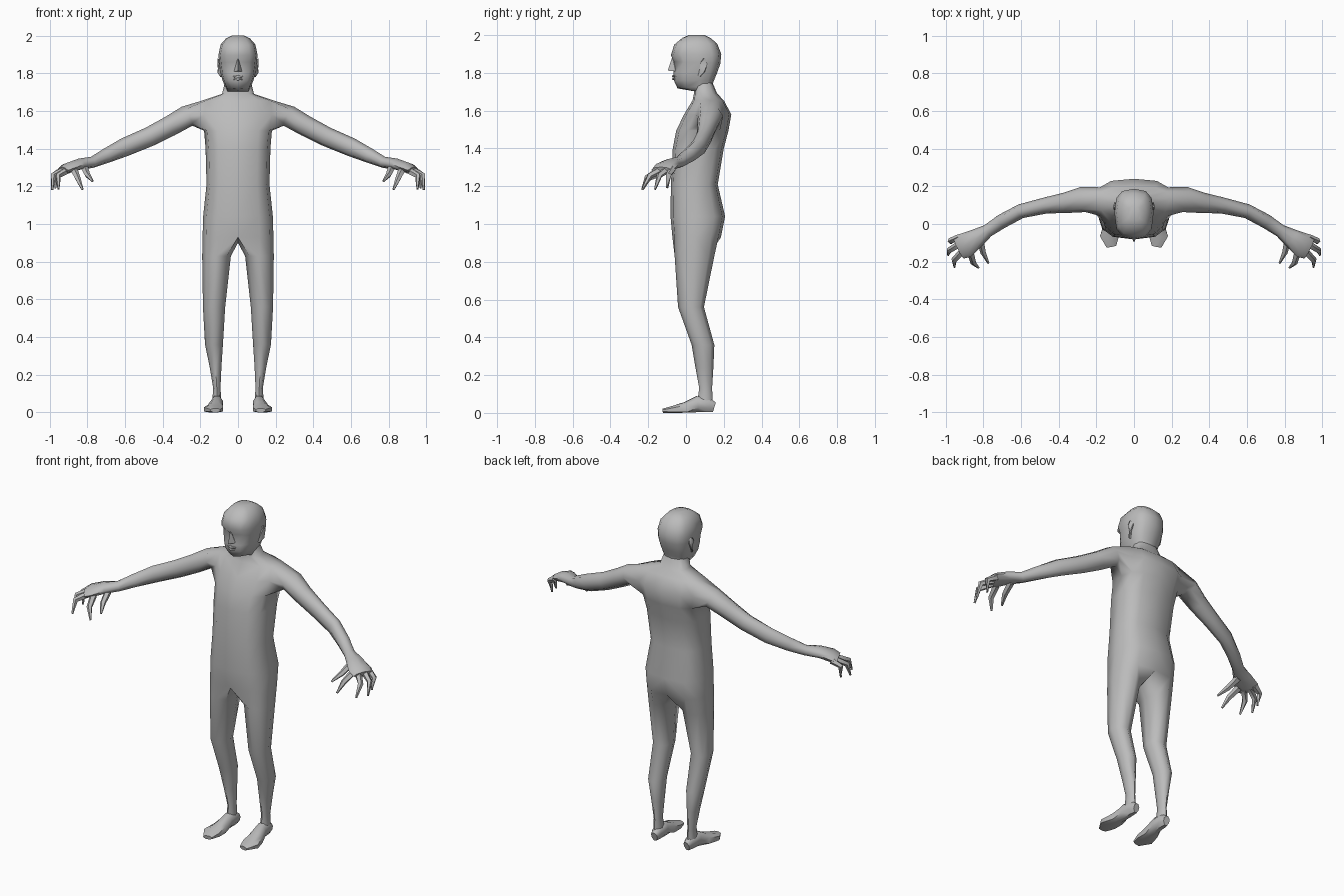
import bpy, bmesh, math
from mathutils import Vector

skin = bpy.data.materials.new("plain grey")
skin.diffuse_color = (0.5, 0.5, 0.5, 1)
P = 0.72  # squareness of the half cross-sections


def finish(name, bm, mirror=True, angle=65):
    if mirror:
        bmesh.ops.mirror(bm, geom=bm.verts[:] + bm.edges[:] + bm.faces[:], axis='X', merge_dist=0.0005)
    bmesh.ops.recalc_face_normals(bm, faces=bm.faces[:])
    me = bpy.data.meshes.new(name)
    bm.to_mesh(me)
    bm.free()
    me.materials.append(skin)
    ob = bpy.data.objects.new(name, me)
    bpy.context.collection.objects.link(ob)
    bpy.ops.object.select_all(action='DESELECT')
    ob.select_set(True)
    bpy.context.view_layer.objects.active = ob
    bpy.ops.object.shade_smooth_by_angle(angle=math.radians(angle))
    return ob


def bridge(bm, a, b, closed=True, skip=()):
    n = len(a)
    for i in range(n if closed else n - 1):
        if i not in skip:
            j = (i + 1) % n
            bm.faces.new((a[i], a[j], b[j], b[i]))


def half_row(bm, zf, zb, w, yf, yb, cy):
    """Seven points from front centre round the side to back centre."""
    row = []
    for k in range(7):
        t = math.pi * k / 6
        s, c = abs(math.sin(t)) ** P, abs(math.cos(t)) ** P
        x = 0 if k in (0, 6) else w * s
        y = cy + ((yf if k < 3 else yb) - cy) * (0 if k == 3 else c)
        row.append(bm.verts.new((x, y, zf + (zb - zf) * k / 6)))
    return row


def tube_rings(bm, path, n=8, start=225):
    """Rings along a path of (x, y, z, side radius, up radius)."""
    pts = [Vector(p[:3]) for p in path]
    rings = []
    for i, p in enumerate(path):
        d = (pts[min(i + 1, len(pts) - 1)] - pts[max(i - 1, 0)]).normalized()
        s = Vector((0, 0, 1)).cross(d).normalized()
        u = d.cross(s)
        ring = []
        for j in range(n):
            a = math.radians(start) + 2 * math.pi * j / n
            ring.append(bm.verts.new(pts[i] + s * p[3] * math.cos(a) + u * p[4] * math.sin(a)))
        rings.append(ring)
    for a, b in zip(rings, rings[1:]):
        bridge(bm, a, b)
    return rings


def tube(bm, path, n=6, start=0):
    rings = tube_rings(bm, path, n, start)
    bm.faces.new(rings[0])
    bm.faces.new(rings[-1])


# Body: torso, neck, arms, palms and legs as one continuous skin
bm = bmesh.new()
torso = [  # z, half width, front y, back y, side y
    (0.93, 0.188, -0.072, 0.185, 0.05), (1.04, 0.185, -0.082, 0.207, 0.06),
    (1.21, 0.167, -0.08, 0.168, 0.05), (1.40, 0.172, -0.07, 0.20, 0.08),
    (1.495, 0.18, -0.052, 0.225, 0.11), (1.58, 0.20, -0.01, 0.24, 0.125),
    (1.655, 0.19, 0.035, 0.20, 0.13), (1.69, 0.085, 0.042, 0.165, 0.105),
    (1.75, 0.07, 0.045, 0.14, 0.09)]
rows = [half_row(bm, r[0], r[0], *r[1:]) for r in torso]
for i, (a, b) in enumerate(zip(rows, rows[1:])):
    bridge(bm, a, b, False, (2, 3) if i in (4, 5) else ())
bm.faces.new(rows[-1])

lo, mid, hi = rows[4:7]
hole = [lo[2], lo[3], lo[4], mid[4], hi[4], hi[3], hi[2], mid[2]]
arm = tube_rings(bm, [
    (0.27, 0.13, 1.572, 0.068, 0.058), (0.36, 0.113, 1.52, 0.055, 0.055),
    (0.47, 0.098, 1.463, 0.043, 0.052), (0.60, 0.068, 1.408, 0.038, 0.05),
    (0.70, 0.015, 1.362, 0.038, 0.04), (0.775, -0.035, 1.327, 0.034, 0.03),
    (0.84, -0.078, 1.318, 0.052, 0.03), (0.90, -0.115, 1.298, 0.068, 0.028),
    (0.93, -0.13, 1.285, 0.06, 0.018)])
bridge(bm, hole, arm[0])
bm.faces.new(arm[-1])

crotch = bm.verts.new((0, 0.05, 0.90))
ring = rows[0] + [crotch]
for z, xi, xo, yf, yb in [(0.83, 0.038, 0.19, -0.06, 0.15), (0.56, 0.068, 0.186, -0.042, 0.095),
                          (0.36, 0.08, 0.175, 0.03, 0.15), (0.24, 0.088, 0.15, 0.05, 0.145),
                          (0.13, 0.093, 0.132, 0.07, 0.138), (0.06, 0.088, 0.136, 0.06, 0.142)]:
    nxt = []
    for j in range(8):
        a = math.radians(45 * (j + 1))
        nxt.append(bm.verts.new(((xi + xo) / 2 - (xo - xi) / 2 * math.cos(a),
                                 (yf + yb) / 2 - (yb - yf) / 2 * math.sin(a), z)))
    bridge(bm, ring, nxt)
    ring = nxt
bm.faces.new(ring)
finish("body", bm)

# Fingers and thumbs, curled down
fingers = {
    "little_fingers": [(0.925, -0.072, 1.29), (0.975, -0.09, 1.262), (0.968, -0.10, 1.19)],
    "ring_fingers": [(0.92, -0.105, 1.285), (0.98, -0.14, 1.258), (0.986, -0.165, 1.182)],
    "middle_fingers": [(0.90, -0.135, 1.285), (0.955, -0.192, 1.255), (0.952, -0.228, 1.185)],
    "index_fingers": [(0.87, -0.14, 1.285), (0.852, -0.205, 1.245), (0.825, -0.232, 1.182)],
    "thumbs": [(0.815, -0.08, 1.30), (0.80, -0.15, 1.262), (0.772, -0.208, 1.228)]}
for name, pts in fingers.items():
    bm = bmesh.new()
    tube(bm, [(*p, r, r) for p, r in zip(pts, (0.02, 0.016, 0.006))], 5)
    finish(name, bm)

# Feet, turned slightly outward
bm = bmesh.new()
tube(bm, [(0.108, 0.15, 0.04, 0.02, 0.025), (0.11, 0.12, 0.05, 0.03, 0.04),
          (0.112, 0.06, 0.053, 0.034, 0.046), (0.12, 0.0, 0.036, 0.043, 0.031),
          (0.13, -0.065, 0.026, 0.054, 0.021), (0.12, -0.12, 0.018, 0.028, 0.012)], 8, 22.5)
for v in bm.verts:
    if v.co.z < 0.03 and v.co.y > -0.1:
        v.co.z = min(v.co.z, 0.012)
low = min(v.co.z for v in bm.verts)
for v in bm.verts:
    v.co.z -= low
finish("feet", bm, angle=50)

# Head with recessed eye sockets
bm = bmesh.new()
skull = [  # front z, back z, half width, front y, back y, side y
    (1.705, 1.70, 0.06, 0.03, 0.143, 0.09), (1.718, 1.735, 0.066, -0.045, 0.14, 0.07),
    (1.76, 1.76, 0.082, -0.064, 0.148, 0.07), (1.80, 1.80, 0.092, -0.066, 0.165, 0.07),
    (1.86, 1.85, 0.10, -0.066, 0.182, 0.07), (1.895, 1.90, 0.104, -0.08, 0.187, 0.06),
    (1.95, 1.955, 0.092, -0.062, 0.165, 0.06), (1.985, 1.985, 0.064, -0.02, 0.13, 0.06),
    (2.0, 2.0, 0.032, 0.015, 0.10, 0.06)]
rows = [half_row(bm, *r) for r in skull]
for a, b in zip(rows, rows[1:]):
    bridge(bm, a, b, False)
bm.faces.new(rows[0])
bm.faces.new(rows[-1])
rows[4][1].co.y += 0.02
rows[1][1].co.x *= 0.8
finish("head", bm)

# Nose wedge
bm = bmesh.new()
v = [bm.verts.new(c) for c in [(0, -0.072, 1.885), (-0.022, -0.055, 1.808), (0.022, -0.055, 1.808),
                               (0, -0.097, 1.812), (0, -0.03, 1.84)]]
for f in [(0, 1, 3), (0, 3, 2), (1, 2, 3), (0, 4, 1), (0, 2, 4), (1, 4, 2)]:
    bm.faces.new([v[i] for i in f])
finish("nose", bm, False, 30)

# Lips
bm = bmesh.new()
for z, w in ((1.782, 0.026), (1.768, 0.022)):
    tube(bm, [(-w, -0.058, z, 0.003, 0.003), (0, -0.067, z, 0.008, 0.007), (w, -0.058, z, 0.003, 0.003)], 6)
finish("lips", bm, False)

# Ears
bm = bmesh.new()
tube(bm, [(0.088, 0.07, 1.785, 0.008, 0.008), (0.099, 0.085, 1.81, 0.007, 0.018),
          (0.103, 0.095, 1.85, 0.007, 0.022), (0.098, 0.095, 1.875, 0.006, 0.012)], 6)
finish("ears", bm)
